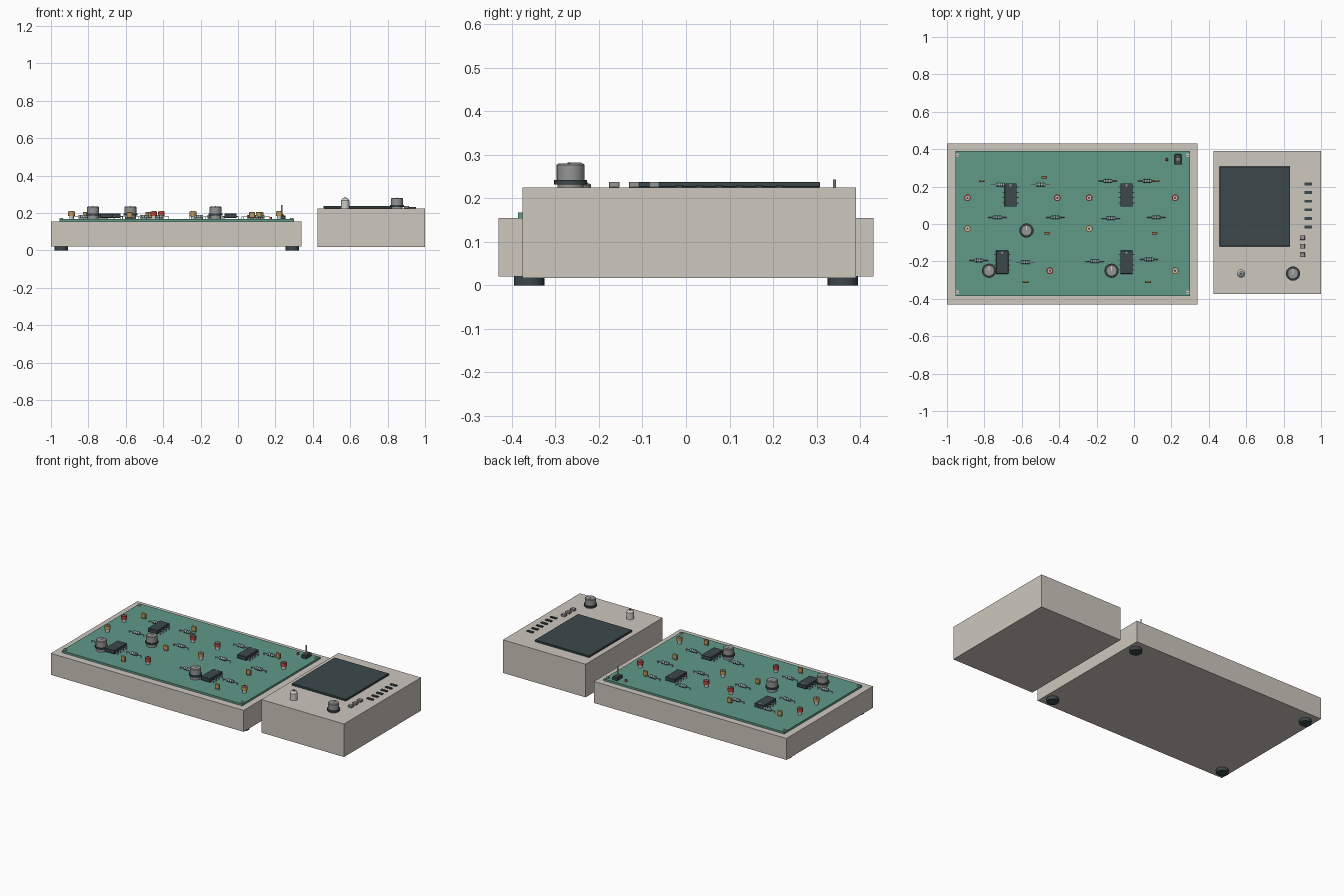
import bpy, math
from mathutils import Matrix

cube = bpy.data.objects.get("Cube")
if cube:
    bpy.data.objects.remove(cube, do_unlink=True)

import bmesh


def material(name, r, g, b):
    m = bpy.data.materials.new(name)
    m.use_nodes = True
    m.diffuse_color = (r, g, b, 1)
    m.node_tree.nodes["Principled BSDF"].inputs["Base Color"].default_value = (r, g, b, 1)
    return m


BEIGE = material("case beige", 0.61, 0.57, 0.51)
GREEN = material("board green", 0.115, 0.32, 0.245)
DARK = material("dark slate", 0.045, 0.065, 0.07)
GREY = material("knob grey", 0.3, 0.3, 0.3)
SILVER = material("pale metal", 0.62, 0.62, 0.6)
RED = material("jack red", 0.5, 0.06, 0.05)
TAN = material("amber", 0.52, 0.32, 0.11)
BLUE = material("resistor blue", 0.33, 0.46, 0.48)


def finish(name, bm, mat):
    mesh = bpy.data.meshes.new(name)
    for f in bm.faces:
        f.smooth = True
    bm.to_mesh(mesh)
    bm.free()
    mesh.set_sharp_from_angle(angle=math.radians(32))
    mesh.materials.append(mat)
    ob = bpy.data.objects.new(name, mesh)
    bpy.context.collection.objects.link(ob)
    return ob


def box(name, mat, x, y, z0, z1, w, d, bevel=0):
    bm = bmesh.new()
    bmesh.ops.create_cube(bm, size=1, matrix=Matrix.Translation((x, y, (z0 + z1) / 2))
                          @ Matrix.Diagonal((w, d, z1 - z0, 1)))
    if bevel:
        bmesh.ops.bevel(bm, geom=bm.edges[:], offset=bevel, segments=1, affect='EDGES')
    return finish(name, bm, mat)


def cyl(name, mat, x, y, z0, z1, r, r2=None, sides=24):
    bm = bmesh.new()
    bmesh.ops.create_cone(bm, cap_ends=True, segments=sides, radius1=r,
                          radius2=r if r2 is None else r2, depth=z1 - z0,
                          matrix=Matrix.Translation((x, y, (z0 + z1) / 2)))
    return finish(name, bm, mat)


def rod(name, mat, x, y, z, length, r, sides=12):
    bm = bmesh.new()
    bmesh.ops.create_cone(bm, cap_ends=True, segments=sides, radius1=r, radius2=r, depth=length,
                          matrix=Matrix.Translation((x, y, z)) @ Matrix.Rotation(math.pi / 2, 4, 'Y'))
    return finish(name, bm, mat)


def knob(name, x, y, z):
    # collar, skirt, grip and pointer line
    cyl(name + "_collar", GREY, x, y, z, z + 0.008, 0.03)
    cyl(name + "_skirt", DARK, x, y, z + 0.007, z + 0.017, 0.038)
    cyl(name + "_grip", GREY, x, y, z + 0.017, z + 0.052, 0.032)
    cyl(name + "_cap", GREY, x, y, z + 0.052, z + 0.055, 0.032, 0.028)
    box(name + "_pointer", SILVER, x, y + 0.012, z + 0.054, z + 0.057, 0.005, 0.026)


# Main case with board and feet
TOP = 0.167
box("main_case", BEIGE, -0.33, 0, 0.02, 0.155, 1.34, 0.86)
box("circuit_board", GREEN, -0.328, 0.002, 0.155, TOP, 1.255, 0.775)
for x in (-0.945, 0.29):
    for y in (-0.36, 0.36):
        cyl("foot", DARK, x, y, 0, 0.021, 0.035)
for x in (-0.945, 0.288):
    for y in (-0.365, 0.368):
        cyl("board_screw", SILVER, x, y, TOP, TOP + 0.006, 0.01, sides=12)
        box("screw_slot", DARK, x, y, TOP + 0.005, TOP + 0.007, 0.013, 0.002)

# Chips with pins on both sides
for x, y in ((-0.66, 0.155), (-0.04, 0.155), (-0.705, -0.205), (-0.04, -0.205)):
    box("chip", DARK, x, y, TOP + 0.007, TOP + 0.03, 0.066, 0.125, 0.002)
    cyl("chip_notch", GREY, x, y + 0.052, TOP + 0.03, TOP + 0.031, 0.006, sides=12)
    for side in (-1, 1):
        for i in range(4):
            py = y + (i - 1.5) * 0.028
            box("chip_pin", SILVER, x + side * 0.037, py, TOP + 0.012, TOP + 0.016, 0.014, 0.006)
            box("chip_leg", SILVER, x + side * 0.042, py, TOP, TOP + 0.016, 0.004, 0.006)

# Board dials
for x, y in ((-0.575, -0.035), (-0.775, -0.25), (-0.12, -0.25)):
    knob("board_dial", x, y, TOP + 0.012)
    cyl("dial_base", GREY, x, y, TOP, TOP + 0.013, 0.03)

# Test jacks
for mat, spots in ((RED, ((-0.89, 0.14), (-0.41, 0.14), (-0.24, 0.14), (0.22, 0.14), (-0.45, -0.25))),
                   (TAN, ((-0.89, -0.025), (-0.24, -0.025), (0.22, -0.25)))):
    for x, y in spots:
        cyl("jack_base", SILVER, x, y, TOP, TOP + 0.02, 0.012, sides=16)
        cyl("jack_body", mat, x, y, TOP + 0.018, TOP + 0.04, 0.018, sides=16)
        cyl("jack_rim", SILVER, x, y, TOP + 0.04, TOP + 0.043, 0.011, sides=16)
        cyl("jack_hole", DARK, x, y, TOP + 0.043, TOP + 0.044, 0.006, sides=12)

# Box capacitors
for x, y in ((-0.815, 0.23), (-0.48, 0.25), (0.12, 0.23), (-0.465, -0.05),
             (0.11, -0.05), (-0.58, -0.31), (0.075, -0.31)):
    box("capacitor", TAN, x, y, TOP + 0.007, TOP + 0.038, 0.03, 0.012, 0.002)
    for s in (-1, 1):
        cyl("capacitor_leg", SILVER, x + s * 0.009, y, TOP, TOP + 0.008, 0.002, sides=6)

# Banded resistors
for x, y in ((-0.715, 0.21), (-0.5, 0.21), (-0.14, 0.23), (0.07, 0.23),
             (-0.73, 0.035), (-0.42, 0.035), (-0.125, 0.03), (0.12, 0.035),
             (-0.83, -0.195), (-0.58, -0.205), (-0.21, -0.2), (0.08, -0.19)):
    z = TOP + 0.013
    rod("resistor_body", BLUE, x, y, z, 0.046, 0.009)
    rod("resistor_lead", SILVER, x, y, z, 0.1, 0.002, 6)
    for i in (-1, 0, 1):
        rod("resistor_band", DARK, x + i * 0.013, y, z, 0.005, 0.0096)
    for s in (-1, 1):
        cyl("lead_drop", SILVER, x + s * 0.05, y, TOP, z + 0.002, 0.002, sides=6)

# Power switch and indicator lamp
box("switch_body", DARK, 0.235, 0.345, TOP, TOP + 0.02, 0.036, 0.056, 0.002)
cyl("switch_bush", GREY, 0.235, 0.345, TOP + 0.02, TOP + 0.028, 0.009, sides=12)
cyl("switch_lever", SILVER, 0.235, 0.341, TOP + 0.025, 0.243, 0.004, sides=10)
cyl("lamp", RED, 0.175, 0.345, TOP, TOP + 0.012, 0.008, 0.005, sides=12)

# Display case with screen
LID = 0.225
box("display_case", BEIGE, 0.7125, 0.0075, 0.017, LID, 0.575, 0.765)
box("screen", DARK, 0.646, 0.094, LID, 0.238, 0.378, 0.428, 0.002)

# Side keys and push buttons
for i in range(6):
    box("side_key", DARK, 0.932, 0.214 - i * 0.046, LID, LID + 0.006, 0.042, 0.015)
for i in range(3):
    box("push_button", GREY, 0.9, -0.073 - i * 0.046, LID, 0.238, 0.027, 0.024, 0.001)

# Display dial and round connector
knob("display_dial", 0.85, -0.265, LID)
x, y = 0.573, -0.265
cyl("connector_body", SILVER, x, y, LID, LID + 0.042, 0.022)
cyl("connector_top", SILVER, x, y, LID + 0.042, LID + 0.055, 0.022, 0.012)
cyl("connector_hole", DARK, x, y, LID + 0.055, LID + 0.057, 0.007, sides=12)
